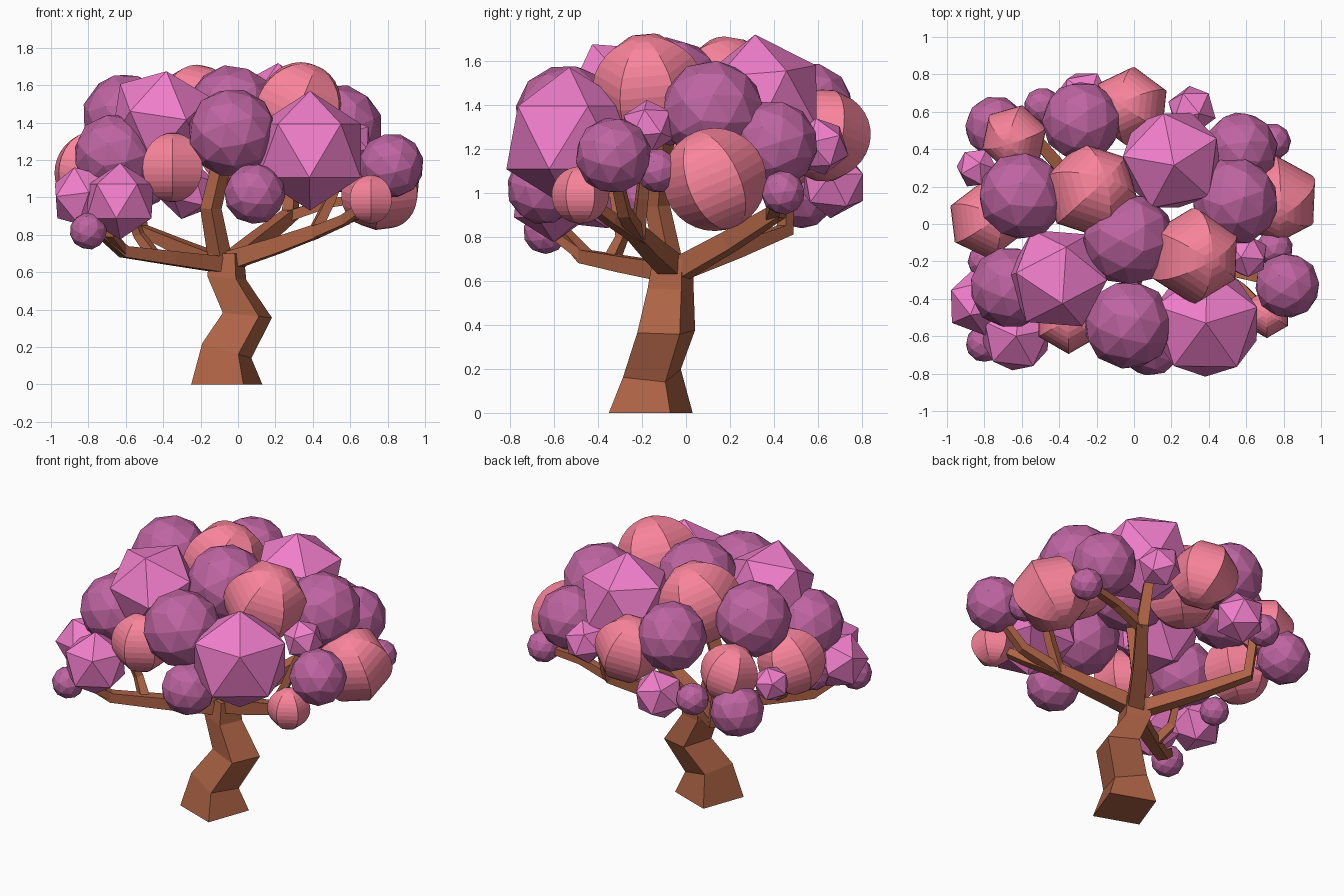
import bpy, bmesh, math, random
from mathutils import Vector, Matrix, Euler

if "Cube" in bpy.data.objects:
    bpy.data.objects.remove(bpy.data.objects["Cube"])

random.seed(4)


def material(name, rgb):
    m = bpy.data.materials.new(name)
    m.diffuse_color = (*rgb, 1)
    m.use_nodes = True
    m.node_tree.nodes["Principled BSDF"].inputs["Base Color"].default_value = m.diffuse_color
    return m


BARK = material("bark", (0.42, 0.125, 0.06))
PLUM = material("plum_leaves", (0.52, 0.13, 0.36))
PINK = material("pink_leaves", (0.88, 0.21, 0.60))
CORAL = material("coral_leaves", (0.95, 0.23, 0.33))


def finish(bm, name, mat):
    bmesh.ops.recalc_face_normals(bm, faces=bm.faces[:])
    me = bpy.data.meshes.new(name)
    bm.to_mesh(me)
    bm.free()
    me.materials.append(mat)
    ob = bpy.data.objects.new(name, me)
    bpy.context.collection.objects.link(ob)
    return ob


def skin(name, rings):
    """Join square rings into a closed tube."""
    bm = bmesh.new()
    loops = [[bm.verts.new(p) for p in ring] for ring in rings]
    for a, b in zip(loops, loops[1:]):
        for i in range(4):
            j = (i + 1) % 4
            bm.faces.new((a[i], a[j], b[j], b[i]))
    bm.faces.new(loops[0])
    bm.faces.new(loops[-1])
    return finish(bm, name, BARK)


def branch(name, pts, r0, r1):
    """Tapered square limb along a path."""
    pts = [Vector(p) for p in pts]
    n = len(pts)
    rings, q, last = [], None, None
    for k, p in enumerate(pts):
        t = (pts[min(k + 1, n - 1)] - pts[max(k - 1, 0)]).normalized()
        q = t.to_track_quat('Z', 'Y') if q is None else last.rotation_difference(t) @ q
        last = t
        r = r0 + (r1 - r0) * k / (n - 1)
        rings.append([p + q @ Vector((r * math.cos(a), r * math.sin(a), 0))
                      for a in (math.pi / 4 + i * math.pi / 2 for i in range(4))])
    skin(name, rings)


# Crooked trunk: centre, corner radius, tilt along x
trunk = [((-0.06, -0.16, 0.0), 0.21, 0.0),
         ((-0.06, -0.155, 0.18), 0.145, -0.3),
         ((0.05, -0.09, 0.37), 0.145, -0.1),
         ((-0.06, -0.07, 0.57), 0.115, -0.1),
         ((-0.06, -0.06, 0.70), 0.10, 0.0)]
rings = []
for (x, y, z), r, tilt in trunk:
    ring = []
    for i in range(4):
        a = math.radians(25 + 90 * i)
        ring.append((x + r * math.cos(a), y + r * math.sin(a), z + tilt * r * math.cos(a)))
    rings.append(ring)
skin("trunk", rings)

# Main limbs and their forks
limbs = [
    ("front_left_limb", [(-0.08, -0.08, 0.64), (-0.35, -0.28, 0.675), (-0.61, -0.46, 0.71), (-0.74, -0.56, 0.82)], .06, .035),
    ("front_left_fork", [(-0.45, -0.34, 0.69), (-0.53, -0.29, 0.80), (-0.64, -0.34, 1.1)], .04, .025),
    ("front_left_tip", [(-0.61, -0.46, 0.71), (-0.68, -0.58, 0.80), (-0.66, -0.61, 0.95)], .035, .025),
    ("right_limb", [(-0.05, -0.06, 0.66), (0.2, -0.15, 0.74), (0.42, -0.23, 0.82)], .07, .05),
    ("right_fork_front", [(0.38, -0.21, 0.80), (0.57, -0.34, 0.88), (0.71, -0.47, 0.98)], .045, .03),
    ("right_fork_side", [(0.40, -0.22, 0.81), (0.64, -0.28, 0.91), (0.82, -0.33, 1.13)], .045, .03),
    ("right_fork_up", [(0.40, -0.22, 0.80), (0.49, -0.2, 0.98), (0.6, -0.17, 1.25)], .04, .03),
    ("centre_limb", [(-0.09, -0.07, 0.64), (-0.145, -0.13, 0.94), (-0.06, -0.1, 1.3)], .065, .05),
    ("back_right_limb", [(-0.05, -0.05, 0.64), (0.12, 0.2, 0.78), (0.28, 0.41, 0.91), (0.29, 0.48, 1.15)], .07, .04),
    ("back_right_fork", [(0.27, 0.39, 0.90), (0.48, 0.41, 0.97), (0.72, 0.44, 1.0)], .04, .03),
    ("back_left_limb", [(-0.07, -0.05, 0.64), (-0.32, 0.22, 0.74), (-0.52, 0.45, 0.83), (-0.56, 0.46, 1.12)], .06, .035),
]
for limb in limbs:
    branch(*limb)


def leaf_balls(name, kind, mat, balls):
    """kind 0 = six-segment sphere, 1 or 2 = icosphere; optional turn."""
    for i, (x, y, z, r, *turn) in enumerate(balls):
        bm = bmesh.new()
        free = [random.uniform(-0.4, 0.4) for _ in range(3)]
        turn = turn or free
        if kind == 0:
            bmesh.ops.create_uvsphere(bm, u_segments=6, v_segments=16, radius=r)
        else:
            bmesh.ops.create_icosphere(bm, subdivisions=kind, radius=r)
        M = Matrix.Translation((x, y, z)) @ Euler(turn).to_matrix().to_4x4()
        bmesh.ops.transform(bm, matrix=M, verts=bm.verts[:])
        finish(bm, f"{name}_{i + 1}", mat)


# Rounded plum clumps
leaf_balls("plum_clump", 2, PLUM, [
    (-.03, -.54, 1.345, .24), (-.66, -.34, 1.23, .22), (-.80, -.64, .82, .10),
    (.09, -.65, 1.02, .165), (.82, -.33, 1.17, .175), (-.03, -.08, 1.46, .25),
    (-.60, .15, 1.43, .235), (-.74, .52, 1.0, .165), (-.49, .63, 1.05, .10),
    (.74, .44, 1.0, .10), (.54, .12, 1.37, .235), (.57, .40, 1.22, .2),
    (-.28, .55, 1.38, .215), (.75, -.13, 1.1, .10), (-.80, -.2, .97, .09)])

# Faceted pink clumps
leaf_balls("pink_clump", 1, PINK, [
    (.385, -.53, 1.25, .32, 0, 0, .3), (-.41, -.29, 1.42, .29, .5, 0, .2),
    (-.63, -.60, .98, .205, 0, 0, .2), (-.83, -.42, 1.0, .18),
    (-.84, .30, 1.12, .115), (-.27, .67, 1.04, .16), (.31, .61, 1.21, .135),
    (.20, .34, 1.42, .30, .1, 0, .5), (.60, -.17, 1.30, .125)])

# Six-segment coral clumps
leaf_balls("coral_clump", 0, CORAL, [
    (-.35, -.51, 1.16, .185, 0, 0, 0), (.71, -.48, .99, .13, 0, 0, 0),
    (.32, -.17, 1.47, .255, .1, .4, 0), (-.23, .18, 1.455, .255),
    (-.79, .02, 1.15, .205), (-.64, .46, 1.2, .18),
    (-.02, .63, 1.26, .21), (.76, .13, 1.06, .235, .4, .1, 0)])
